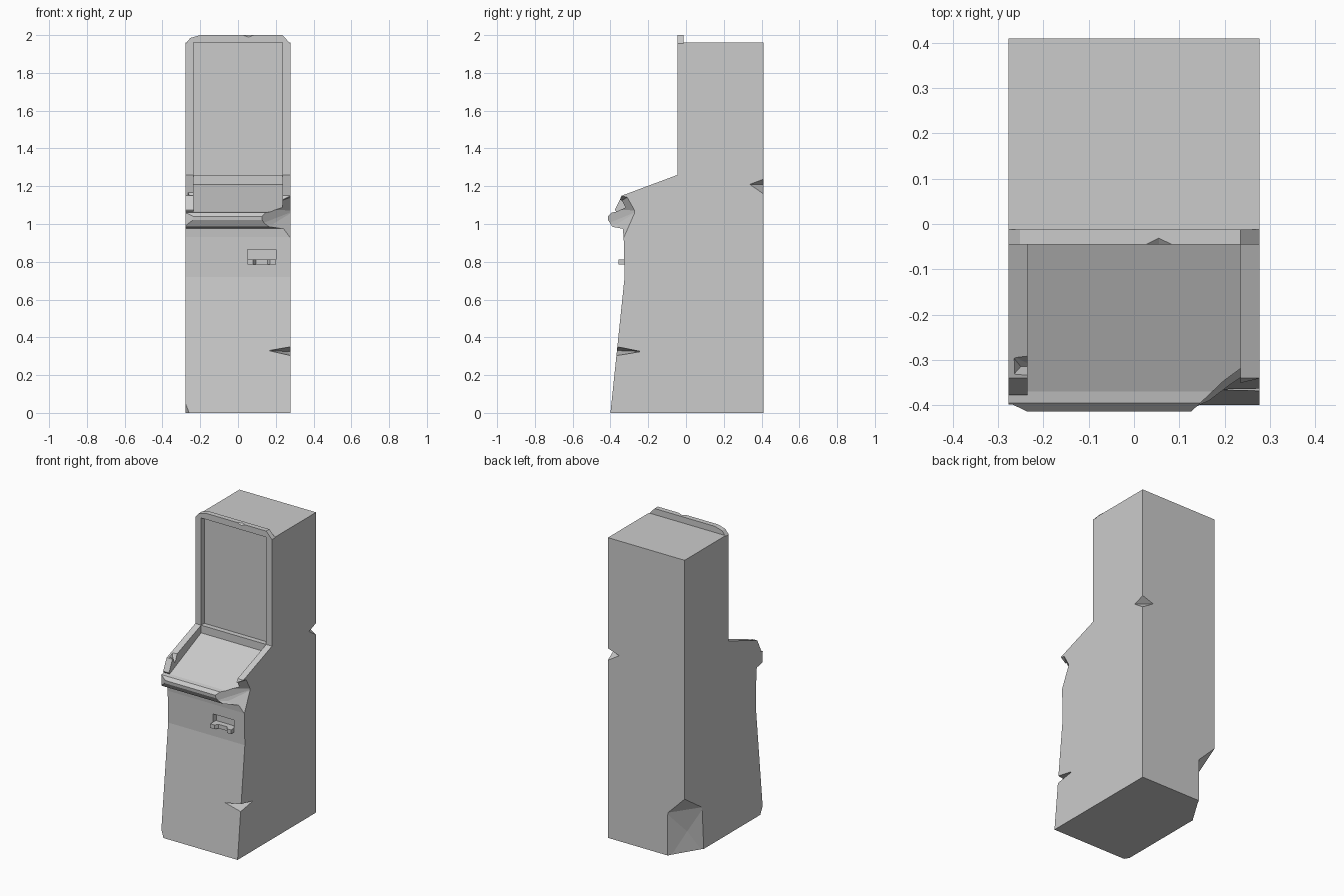
import bpy, bmesh

W = 0.277  # half width of the cabinet
IN = 0.235  # half width of the screen opening


def finish(name, bm):
    bmesh.ops.recalc_face_normals(bm, faces=bm.faces)
    mesh = bpy.data.meshes.new(name)
    bm.to_mesh(mesh)
    bm.free()
    ob = bpy.data.objects.new(name, mesh)
    bpy.context.collection.objects.link(ob)
    return ob


def prism(name, pts, axis, a, b):
    """Extrude a flat outline along an axis from a to b."""
    place = {'x': lambda p, t: (t, p[0], p[1]),
             'y': lambda p, t: (p[0], t, p[1]),
             'z': lambda p, t: (p[0], p[1], t)}[axis]
    bm = bmesh.new()
    r0 = [bm.verts.new(place(p, a)) for p in pts]
    r1 = [bm.verts.new(place(p, b)) for p in pts]
    bm.faces.new(r0)
    bm.faces.new(r1)
    n = len(pts)
    for i in range(n):
        j = (i + 1) % n
        bm.faces.new((r0[i], r0[j], r1[j], r1[i]))
    return finish(name, bm)


def hull(name, pts):
    bm = bmesh.new()
    for p in pts:
        bm.verts.new(p)
    res = bmesh.ops.convex_hull(bm, input=bm.verts)
    junk = [g for g in res['geom_interior'] + res['geom_unused']
            if isinstance(g, bmesh.types.BMVert)]
    bmesh.ops.delete(bm, geom=list(set(junk)), context='VERTS')
    return finish(name, bm)


def cut(ob, *cutters):
    for c in cutters:
        m = ob.modifiers.new(c.name, 'BOOLEAN')
        m.operation = 'DIFFERENCE'
        m.solver = 'EXACT'
        m.object = c
        c.hide_render = True
        c.display_type = 'WIRE'


# cabinet body with sloped control panel
body = prism("cabinet_body", [
    (-0.40, 0), (0.41, 0), (0.41, 1.96), (-0.012, 1.96), (-0.012, 1.26),
    (-0.045, 1.26), (-0.045, 1.21), (-0.37, 1.065), (-0.335, 0.975),
    (-0.33, 0.93), (-0.325, 0.72)], 'x', -W, W)

# raised screen surround with clipped top corners
frame = prism("screen_surround", [
    (-W, 1.26), (-IN, 1.26), (-IN, 1.96), (IN, 1.96), (IN, 1.26), (W, 1.26),
    (W, 1.955), (0.235, 2.0), (-0.20, 2.0), (-0.252, 1.985), (-W, 1.955)],
    'y', -0.045, -0.012)

# side rails beside the control panel
rails = [prism(n, [(-0.045, 1.26), (-0.045, 1.21), (-0.37, 1.065),
                   (-0.377, 1.075), (-0.34, 1.15)], 'x', a, b)
         for n, a, b in (("left_rail", -W, -IN), ("right_rail", IN, W))]

# front lip of the control panel
lip = prism("panel_lip", [
    (-0.37, 1.065), (-0.395, 1.06), (-0.414, 1.04), (-0.412, 1.02),
    (-0.39, 0.985), (-0.335, 0.975)], 'x', -W, W)

# payout tray ledge set into a slot
tray = prism("payout_tray", [
    (0.05, -0.30), (0.05, -0.358), (0.08, -0.358), (0.095, -0.335),
    (0.155, -0.335), (0.17, -0.358), (0.20, -0.358), (0.20, -0.30)],
    'z', 0.785, 0.812)
slot = prism("slot_cutter", [(0.05, 0.785), (0.20, 0.785), (0.20, 0.865),
                             (0.05, 0.865)], 'y', -0.5, -0.295)

# battle damage: broken panel corner
corner = hull("corner_chip_cutter", [
    (0.30, -0.295, 1.15), (0.30, -0.25, 1.07), (0.30, -0.325, 0.90),
    (0.235, -0.35, 1.12), (0.185, -0.365, 1.0), (0.19, -0.37, 1.08),
    (0.12, -0.42, 1.08), (0.12, -0.42, 1.0), (0.17, -0.40, 0.965),
    (0.32, -0.45, 1.2), (0.32, -0.45, 0.92)])
# dent low on the front right edge
front_dent = hull("front_dent_cutter", [
    (0.16, -0.368, 0.33), (0.26, -0.24, 0.325), (0.285, -0.24, 0.325),
    (0.29, -0.41, 0.36), (0.29, -0.41, 0.295), (0.16, -0.40, 0.33)])
# dent on the back right edge
back_dent = hull("back_dent_cutter", [
    (0.19, 0.415, 1.21), (0.285, 0.33, 1.21), (0.255, 0.385, 1.215),
    (0.29, 0.42, 1.245), (0.29, 0.42, 1.145)])
# large chip at the back left foot
foot = hull("foot_chip_cutter", [
    (-0.15, 0.42, 0.28), (-0.285, 0.22, 0.28), (-0.15, 0.42, -0.05),
    (-0.285, 0.20, -0.05), (-0.215, 0.295, 0.13), (-0.29, 0.42, 0.42),
    (-0.35, 0.5, 0.43), (-0.35, 0.5, -0.05)])
# small chip at the front left foot
front_foot = hull("front_foot_cutter", [
    (-0.24, -0.42, -0.02), (-0.29, -0.34, -0.02), (-0.29, -0.41, 0.12),
    (-0.33, -0.46, -0.02)])
# clipped left end of the lip, nick on the rail, nick on the surround
lip_chip = prism("lip_chip_cutter", [(-0.235, -0.4145), (-0.30, -0.383),
                                     (-0.30, -0.43), (-0.235, -0.43)],
                 'z', 0.9, 1.056)
rail_nick = hull("rail_nick_cutter", [
    (-0.22, -0.285, 1.18), (-0.22, -0.34, 1.165), (-0.22, -0.315, 1.11),
    (-0.27, -0.29, 1.18), (-0.268, -0.335, 1.16), (-0.25, -0.315, 1.13)])
top_nick = hull("top_nick_cutter", [
    (0.01, -0.047, 2.005), (0.10, -0.047, 2.005), (0.055, -0.05, 1.985),
    (0.055, -0.025, 2.005)])

cut(body, slot, corner, front_dent, back_dent, foot, front_foot)
cut(lip, corner, lip_chip)
cut(rails[0], rail_nick)
cut(rails[1], corner)
cut(frame, top_nick)
